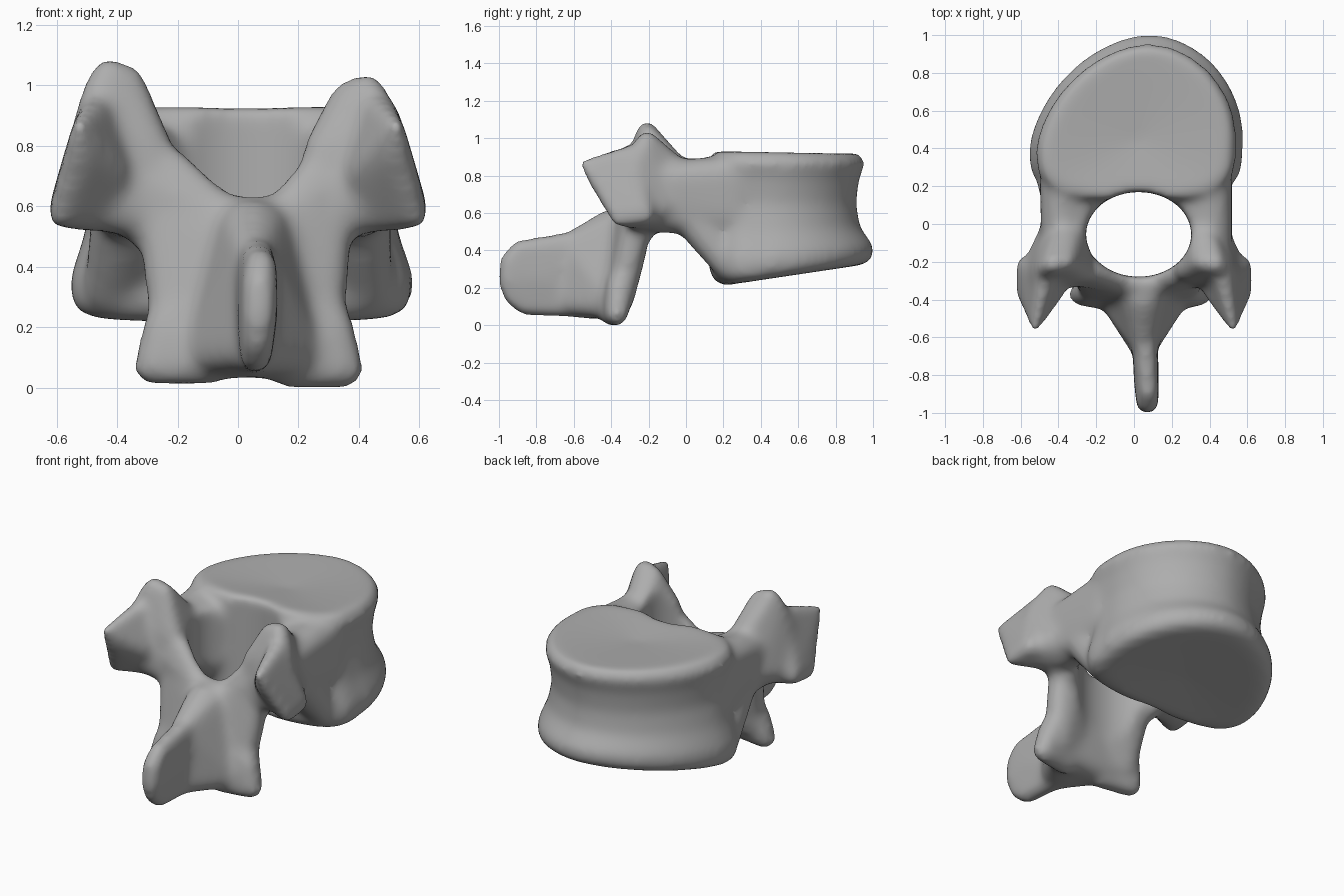
import bpy, bmesh, math
from mathutils import Matrix, Vector

if "Cube" in bpy.data.objects:
    bpy.data.objects.remove(bpy.data.objects["Cube"], do_unlink=True)

bone = bpy.data.materials.new("bone grey")
bone.use_nodes = True
GREY = (0.42, 0.42, 0.42, 1)
bone.diffuse_color = GREY
bone.node_tree.nodes["Principled BSDF"].inputs["Base Color"].default_value = GREY


def finish(name, bm):
    bmesh.ops.recalc_face_normals(bm, faces=bm.faces)
    mesh = bpy.data.meshes.new(name)
    bm.to_mesh(mesh)
    bm.free()
    mesh.materials.append(bone)
    ob = bpy.data.objects.new(name, mesh)
    bpy.context.collection.objects.link(ob)
    return ob


def hull(name, balls):
    """Convex skin stretched around balls given as x, y, z, radius."""
    bm = bmesh.new()
    for x, y, z, r in balls:
        bmesh.ops.create_icosphere(bm, subdivisions=2, radius=r,
                                   matrix=Matrix.Translation((x, y, z)))
    points = [v.co.copy() for v in bm.verts]
    bm.clear()
    verts = [bm.verts.new(p) for p in points]
    res = bmesh.ops.convex_hull(bm, input=verts)
    junk = {v for v in res["geom_interior"] if isinstance(v, bmesh.types.BMVert)}
    bmesh.ops.delete(bm, geom=list(junk), context='VERTS')
    return finish(name, bm)


def power(c, n):
    return math.copysign(abs(c) ** (2 / n), c)


def body(name):
    """Loft of D-shaped rings: height, half width, front y, back y, tilt."""
    rings = [(.225, .47, .91, .22, .15), (.24, .535, .975, .17, .14),
             (.285, .565, 1.005, .13, .13), (.36, .565, 1.0, .115, .10),
             (.50, .52, .93, .12, .04), (.65, .495, .91, .12, 0),
             (.78, .51, .925, .12, 0), (.87, .535, .96, .12, 0),
             (.932, .49, .925, .13, -.02), (.925, .38, .80, .20, -.02)]
    bm, loops, n = bmesh.new(), [], 64
    for z, a, yf, yb, tilt in rings:
        loop = []
        for i in range(n):
            t = 2 * math.pi * i / n
            c, s = math.cos(t), math.sin(t)
            e = 1.85 if s > 0 else 3.2
            y = .40 + power(s, e) * ((yf - .40) if s > 0 else (.40 - yb))
            x = .01 + a * power(c, e) + .12 * max(0, y - .40)
            loop.append(bm.verts.new((x, y, z + tilt * (y - .3))))
        loops.append(loop)
    for lo, hi in zip(loops, loops[1:]):
        for i in range(n):
            bm.faces.new((lo[i], lo[i - 1], hi[i - 1], hi[i]))
    # dished end plates
    for loop, dz in ((loops[0], .02), (loops[-1], -.025)):
        mid = sum((v.co for v in loop), Vector()) / n
        hub = bm.verts.new(mid + Vector((0, 0, dz)))
        for i in range(n):
            bm.faces.new((loop[i], loop[i - 1], hub))
    return finish(name, bm)


parts = [body("vertebral_body")]

for side, label, top, low in ((1, "left", .99, .06), (-1, "right", 1.04, .07)):
    def at(x, y, z, r, off=0):
        return (off + side * x, y, z, r)

    # pedicle bridging to the body, with a flared root
    parts.append(hull(label + "_pedicle", [
        at(.39, -.15, .76, .12, .015), at(.38, -.15, .61, .12, .015),
        at(.39, .25, .79, .125, .01), at(.39, .25, .60, .12, .01),
        at(.26, .15, .78, .09), at(.26, .15, .60, .09)]))
    parts.append(hull(label + "_pedicle_root", [
        at(.38, .03, .59, .12, .01), at(.39, .15, .455, .11),
        at(.42, .23, .33, .095), at(.24, .13, .56, .08), at(.25, .20, .42, .08)]))
    # upper joint process
    parts.append(hull(label + "_joint_mass", [
        at(.43, -.21, top, .055), at(.36, -.20, top - .02, .05),
        at(.47, -.23, top - .06, .05), at(.35, -.05, .79, .10),
        at(.41, -.08, .65, .11), at(.28, -.24, .78, .07),
        at(.32, -.24, .59, .10), at(.53, -.27, .61, .08),
        at(.49, -.27, .87, .06)]))
    # fillet between joint and lamina
    parts.append(hull(label + "_joint_fillet", [
        at(.25, -.25, .74, .06, .025), at(.17, -.27, .635, .07, .04),
        at(.30, -.23, .52, .08, .01), at(.36, -.24, .70, .08),
        at(.10, -.30, .56, .08, .05)]))
    # backward pointing wing
    parts.append(hull(label + "_wing", [
        at(.525, -.55, .865, .025), at(.47, -.29, .915, .055),
        at(.51, -.48, .77, .04), at(.59, -.36, .565, .04),
        at(.575, -.22, .59, .055), at(.43, -.24, .59, .08),
        at(.42, -.35, .72, .06)]))
    # lamina plate
    parts.append(hull(label + "_lamina", [
        at(.28, -.25, .60, .085, .025), at(.0, -.33, .55, .08, .06),
        at(.215, -.29, .38, .08, .035), at(.0, -.37, .40, .08, .05),
        at(.24, -.35, .15, .08, .03), at(.0, -.41, .12, .08, .05)]))
    # lower joint process
    parts.append(hull(label + "_lower_joint", [
        at(.215, -.29, .38, .07, .035), at(.15, -.35, .30, .07, .03),
        at(.32, -.37, low, .065, .035), at(.285, -.36, .19, .07, .035),
        at(.13, -.40, low, .065, .035)]))

# spinous process: thin rounded blade, wide root
parts.append(hull("spinous_blade", [
    (.075, -.89, .405, .055), (.072, -.94, .34, .06), (.07, -.95, .23, .06),
    (.065, -.92, .15, .055), (.06, -.86, .105, .055), (.065, -.80, .25, .07),
    (.05, -.45, .09, .06), (.05, -.45, .46, .07), (.07, -.74, .42, .05)]))
parts.append(hull("spinous_root", [
    (.05, -.42, .57, .05), (.05, -.62, .43, .07), (.05, -.64, .13, .08),
    (.05, -.38, .50, .13), (-.10, -.39, .12, .09), (.20, -.39, .12, .09)]))

# canal cutter
bm = bmesh.new()
bmesh.ops.create_cone(bm, cap_ends=True, segments=64, radius1=1, radius2=1, depth=2,
                      matrix=Matrix.Translation((.025, -.055, .6))
                      @ Matrix.Diagonal((.28, .225, 1, 1)))
cutter = finish("canal_cutter", bm)
cutter.hide_render = True

# fuse the parts, cut the canal, soften
bpy.ops.object.select_all(action='DESELECT')
for p in parts:
    p.select_set(True)
bone_ob = parts[0]
bpy.context.view_layer.objects.active = bone_ob
bpy.ops.object.join()
bone_ob.name = "vertebra"


def modify(kind, **settings):
    mod = bone_ob.modifiers.new(kind.lower(), kind)
    for key, value in settings.items():
        setattr(mod, key, value)
    bpy.ops.object.modifier_apply(modifier=mod.name)


modify('REMESH', mode='VOXEL', voxel_size=.018)
modify('BOOLEAN', operation='DIFFERENCE', object=cutter, solver='EXACT')
modify('REMESH', mode='VOXEL', voxel_size=.018)
modify('SMOOTH', factor=.5, iterations=22)
bpy.data.objects.remove(cutter, do_unlink=True)
bone_ob.data.materials.clear()
bone_ob.data.materials.append(bone)
bpy.ops.object.shade_smooth()
